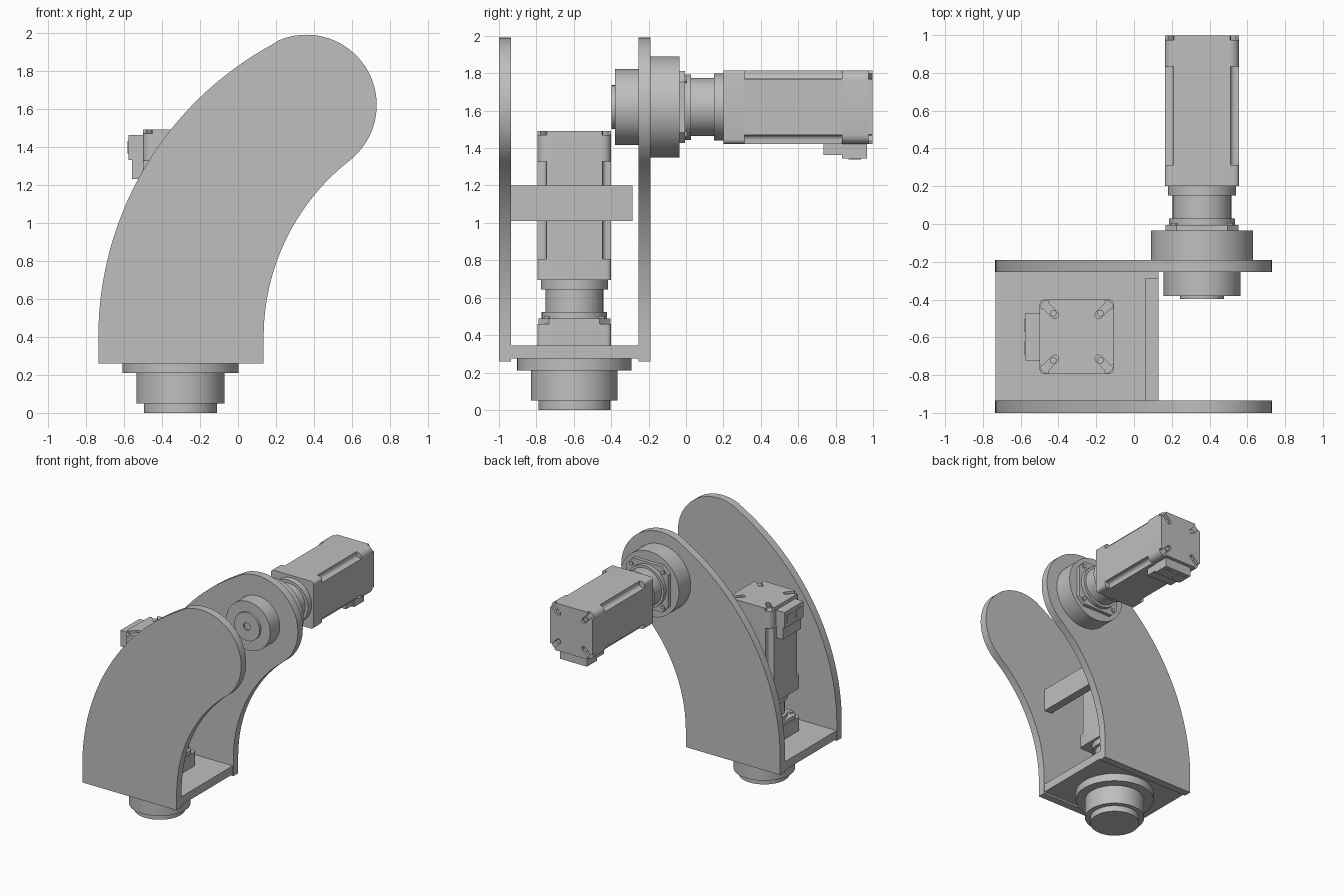
import bpy, bmesh
from math import cos, sin, radians, pi
from mathutils import Matrix, Vector

cube = bpy.data.objects.get("Cube")
if cube:
    bpy.data.objects.remove(cube, do_unlink=True)

grey = bpy.data.materials.new("machined_grey")
grey.use_nodes = True
colour = (0.52, 0.52, 0.52, 1)
grey.diffuse_color = colour
grey.node_tree.nodes["Principled BSDF"].inputs["Base Color"].default_value = colour


def frame(x_axis, y_axis, origin):
    x, y = Vector(x_axis), Vector(y_axis)
    m = Matrix((x, y, x.cross(y))).transposed().to_4x4()
    return Matrix.Translation(origin) @ m


def arc(cx, cy, r, start, end, n):
    angles = [radians(start + (end - start) * i / n) for i in range(n + 1)]
    return [(cx + r * cos(a), cy + r * sin(a)) for a in angles]


def circle(r, cx=0, cy=0, n=64):
    return arc(cx, cy, r, 0, 360, n)[:-1]


def rect(x0, x1, y0, y1):
    return [(x0, y0), (x1, y0), (x1, y1), (x0, y1)]


def four_corners(corner):
    """Repeat the points of one corner at every quarter turn."""
    points = []
    for _ in range(4):
        points += corner
        corner = [(-y, x) for x, y in corner]
    return points


def prism(name, profile, bottom, top, m, hole=None):
    """Extrude a profile along local z; hole = (rim width, depth) in the bottom."""
    bm = bmesh.new()
    base = bm.faces.new([bm.verts.new((x, y, bottom)) for x, y in profile])
    ext = bmesh.ops.extrude_face_region(bm, geom=[base], use_keep_orig=True)
    moved = [v for v in ext["geom"] if isinstance(v, bmesh.types.BMVert)]
    bmesh.ops.translate(bm, verts=moved, vec=(0, 0, top - bottom))
    bmesh.ops.recalc_face_normals(bm, faces=bm.faces)
    if hole:
        bmesh.ops.inset_individual(bm, faces=[base], thickness=hole[0])
        ext = bmesh.ops.extrude_discrete_faces(bm, faces=[base])
        floor = ext["faces"][0]
        rim = list(floor.verts)
        bmesh.ops.translate(bm, verts=rim, vec=(0, 0, hole[1]))
        bmesh.ops.remove_doubles(bm, verts=bm.verts, dist=1e-5)
        bmesh.ops.holes_fill(bm, edges=[e for e in bm.edges if e.is_boundary])
    bm.transform(m)
    bmesh.ops.recalc_face_normals(bm, faces=bm.faces)
    mesh = bpy.data.meshes.new(name)
    bm.to_mesh(mesh)
    bm.free()
    mesh.materials.append(grey)
    obj = bpy.data.objects.new(name, mesh)
    bpy.context.collection.objects.link(obj)
    bpy.ops.object.select_all(action="DESELECT")
    obj.select_set(True)
    bpy.context.view_layer.objects.active = obj
    bpy.ops.object.shade_smooth_by_angle(angle=radians(30))
    return obj


# Curved side plates: two bend arcs joined by a round tip
upright = frame((1, 0, 0), (0, 0, 1), (0, 0, 0))
arm = [(0.135, 0.26), (-0.735, 0.26)]
arm += arc(1.016, 0.4, 1.751, 180, 118.3, 28)
arm += arc(0.36, 1.62, 0.37, 118.3, -52, 36)[1:]
arm += arc(1.313, 0.4, 1.178, 128, 180, 24)[1:]
prism("front_side_plate", arm, 0.935, 1.0, upright)
prism("back_side_plate", arm, 0.19, 0.255, upright)

# Base plate and cross bar
world = Matrix.Identity(4)
prism("base_plate", rect(-0.733, 0.13, -0.935, -0.255), 0.275, 0.345, world)
prism("cross_bar", rect(0.06, 0.13, -0.935, -0.285), 1.01, 1.2, world)

# Motor profiles
H = 0.197
plate = four_corners(arc(H - 0.025, H - 0.025, 0.025, 0, 90, 4))
flange = four_corners([(H - 0.005, 0.135), (0.135, H - 0.005)])
body = four_corners([(H, 0.15), (0.175, 0.15)]
                    + arc(0.175, 0.175, 0.025, 270, 180, 4)[1:]
                    + [(0.15, H)])
cap = four_corners(arc(0.147, 0.147, 0.05, 0, 90, 6))
slotted = four_corners([(H, 0.147), (0.18, 0.153), (0.128, 0.1), (0.11, 0.096),
                        (0.096, 0.11), (0.1, 0.128), (0.153, 0.18), (0.147, H)])


def motor(label, m):
    def part(name, *args, **kw):
        prism(label + "_" + name, *args, m, **kw)

    # Coupling neck with its flanges
    part("mount_flange", flange, -0.235, -0.205)
    part("neck_collar", circle(0.175), -0.205, -0.172)
    part("neck", circle(0.155), -0.175, -0.045)
    part("motor_collar", circle(0.179), -0.05, 0.002)
    # Motor housing
    part("face_plate", plate, 0, 0.112)
    part("housing", body, 0.11, 0.635)
    part("end_cap", cap, 0.633, 0.775)
    part("end_cap_slots", slotted, 0.773, 0.797)
    # Cable connector block
    part("connector_tail", rect(-0.255, -0.19, -0.12, 0.12), 0.535, 0.64)
    part("connector_head", rect(-0.274, -0.19, -0.125, 0.125), 0.635, 0.768)
    for side in (-1, 1):
        y = 0.06 * side
        part("socket", rect(-0.279, -0.27, y - 0.035, y + 0.035), 0.67, 0.735)
    # Screws of the cap and of the mount flange
    for sx in (-1, 1):
        for sy in (-1, 1):
            part("cap_screw", circle(0.018, 0.125 * sx, 0.125 * sy, 16), 0.77, 0.785)
            part("flange_screw", circle(0.017, 0.146 * sx, 0.146 * sy, 16),
                 -0.21, -0.195)


# Lower drive: vertical motor on a block, turning hub below the base
lower = Matrix.Translation((-0.303, -0.597, 0.695))
motor("lower", lower)
prism("lower_gear_block", plate, -0.352, -0.235, lower)
prism("base_flange", circle(0.306), -0.485, -0.418, lower)
prism("base_hub", circle(0.232), -0.645, -0.483, lower)
prism("base_foot", circle(0.192), -0.695, -0.643, lower)

# Upper drive: horizontal motor through the back plate
upper = frame((0, 0, 1), (1, 0, 0), (0.36, 0.2, 1.619))
motor("upper", upper)
prism("upper_gear_drum", circle(0.27), -0.392, -0.235, upper)
prism("output_drum", circle(0.203), -0.58, -0.452, upper)
prism("output_hub", circle(0.117), -0.598, -0.578, upper, hole=(0.085, 0.015))
